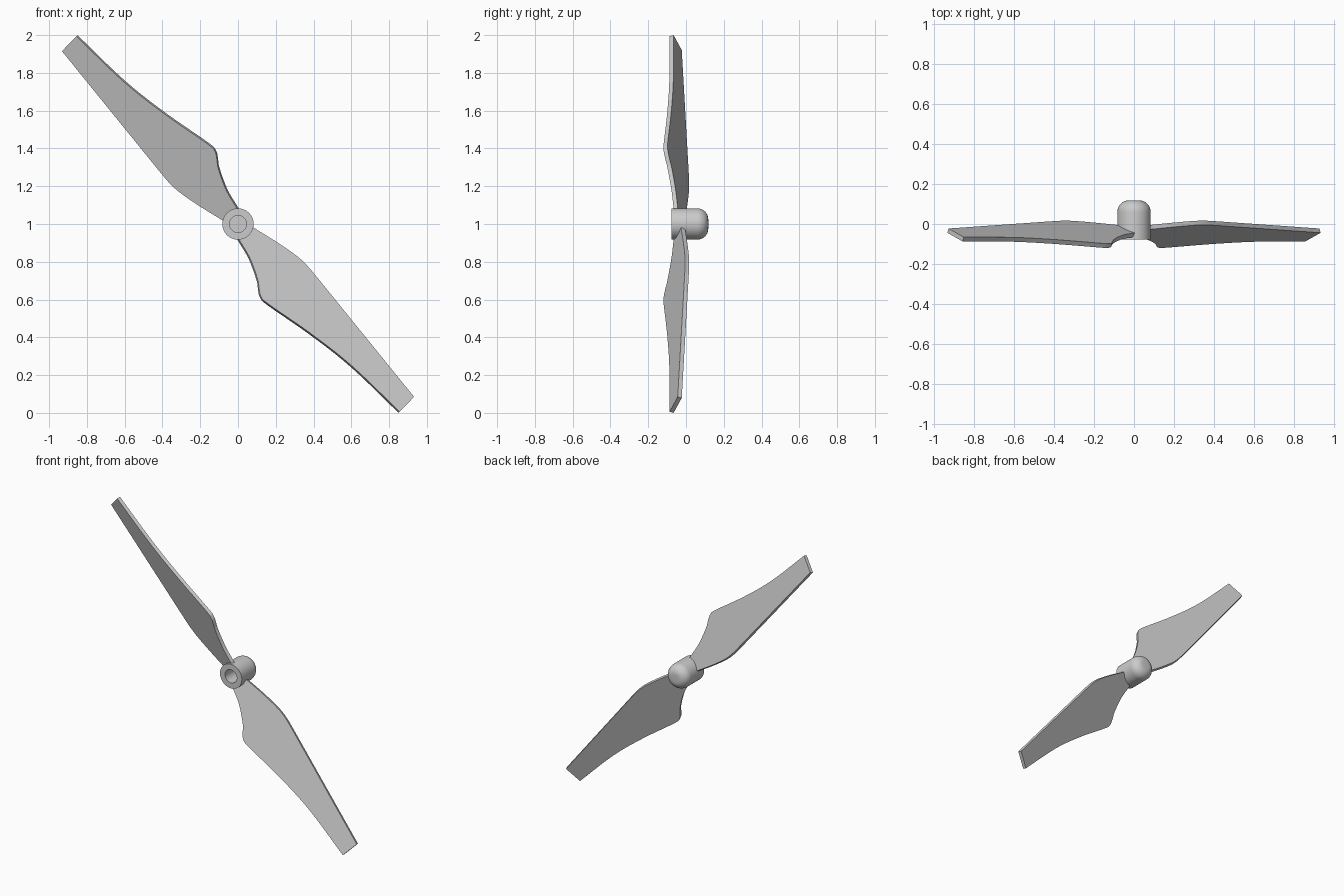
import bpy, bmesh, math
from mathutils import Vector, Matrix

if "Cube" in bpy.data.objects:
    bpy.data.objects.remove(bpy.data.objects["Cube"])

HUB_Z = 1.0


def smooth_path(pts, steps=5):
    """Catmull-Rom curve through 2D points."""
    p = [Vector(q) for q in pts]
    p = [2 * p[0] - p[1]] + p + [2 * p[-1] - p[-2]]
    out = []
    for a, b, c, d in zip(p, p[1:], p[2:], p[3:]):
        for i in range(steps):
            t = i / steps
            out.append(0.5 * (2 * b + (c - a) * t + (2 * a - 5 * b + 4 * c - d) * t * t
                              + (3 * b - a - 3 * c + d) * t ** 3))
    return out + [p[-2]]


def make_object(name, bm, angle):
    bmesh.ops.recalc_face_normals(bm, faces=bm.faces)
    mesh = bpy.data.meshes.new(name)
    bm.to_mesh(mesh)
    bm.free()
    obj = bpy.data.objects.new(name, mesh)
    bpy.context.collection.objects.link(obj)
    bpy.ops.object.select_all(action='DESELECT')
    obj.select_set(True)
    bpy.context.view_layer.objects.active = obj
    bpy.ops.object.shade_smooth_by_angle(angle=math.radians(angle))
    return obj


# Blade outline in x and height above the hub centre
leading = [(-0.003, 0.078), (-0.062, 0.178), (-0.104, 0.292), (-0.112, 0.345), (-0.123, 0.385),
           (-0.163, 0.425), (-0.39, 0.583), (-0.605, 0.753), (-0.856, 0.994)]
trailing_bend = [(-0.417, 0.28), (-0.365, 0.219), (-0.306, 0.165), (-0.2, 0.092), (-0.083, 0.02)]
outline = (smooth_path(leading) + [Vector((-0.932, 0.915))]
           + smooth_path(trailing_bend) + [Vector((-0.06, 0.0)), Vector((-0.04, 0.04))])

# Pitched flat plane of the blade's front face: y = A*x + B*z + C
A, B, C = -0.275, -0.28, -0.044
THICKNESS = 0.023
normal = Vector((-A, 1, -B)).normalized()


def make_blade(name, turn):
    bm = bmesh.new()
    face = bm.faces.new([bm.verts.new((p.x, A * p.x + B * p.y + C, p.y)) for p in outline])
    ext = bmesh.ops.extrude_face_region(bm, geom=[face], use_keep_orig=True)
    moved = [g for g in ext['geom'] if isinstance(g, bmesh.types.BMVert)]
    bmesh.ops.translate(bm, verts=moved, vec=normal * THICKNESS)
    bm.transform(Matrix.Translation((0, 0, HUB_Z)) @ Matrix.Rotation(turn, 4, 'Y'))
    return make_object(name, bm, 30)


make_blade("upper_blade", 0)
make_blade("lower_blade", math.pi)

# Hub: lathed profile (radius, y) with a shaft hole in front and a domed back
R, ROUND, BACK = 0.083, 0.058, 0.118
profile = [(0, 0.03), (0.045, 0.03), (0.045, -0.077), (R, -0.077)]
for i in range(9):
    t = math.pi / 2 * i / 8
    profile.append((R - ROUND + ROUND * math.cos(t), BACK - ROUND + ROUND * math.sin(t)))
profile.append((0, BACK))

bm = bmesh.new()
verts = [bm.verts.new((r, y, 0)) for r, y in profile]
edges = [bm.edges.new(pair) for pair in zip(verts, verts[1:])]
bmesh.ops.spin(bm, geom=verts + edges, cent=(0, 0, 0), axis=(0, 1, 0),
               angle=2 * math.pi, steps=40)
bmesh.ops.remove_doubles(bm, verts=bm.verts, dist=1e-5)
bm.transform(Matrix.Translation((0, 0, HUB_Z)))
make_object("hub", bm, 40)
